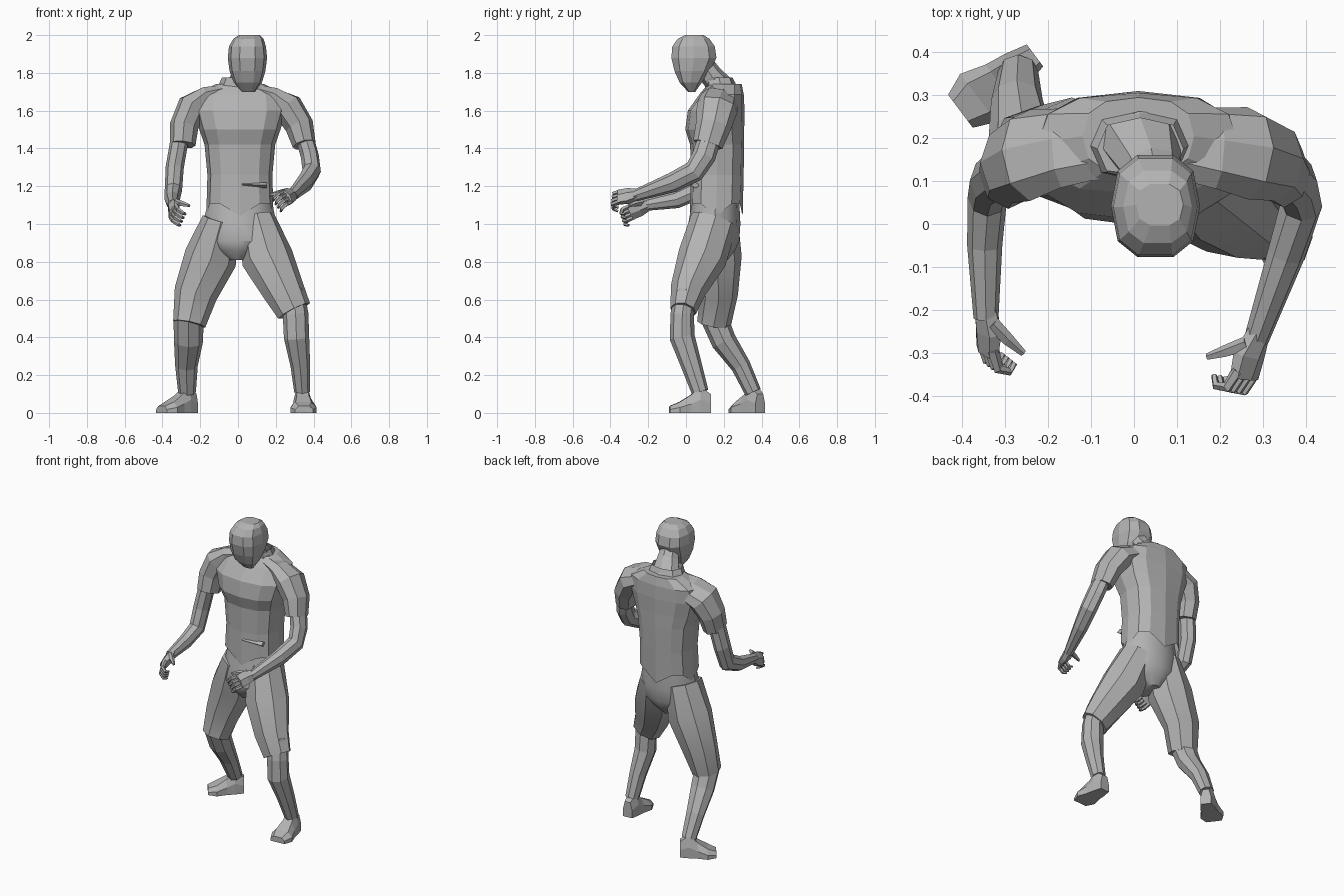
import bpy, bmesh
from math import sin, cos, pi, copysign, radians
from mathutils import Vector

cube = bpy.data.objects.get("Cube")
if cube:
    bpy.data.objects.remove(cube, do_unlink=True)

X, Y, Z = Vector((1, 0, 0)), Vector((0, 1, 0)), Vector((0, 0, 1))

clay = bpy.data.materials.new("plain_grey")
clay.use_nodes = True
grey = (0.45, 0.45, 0.45, 1)
clay.diffuse_color = grey
clay.node_tree.nodes["Principled BSDF"].inputs["Base Color"].default_value = grey


def skin_rings(name, rings, cap_start=True, cap_end=True, smooth=False):
    """Bridge a list of equal-length point rings into one mesh object."""
    bm = bmesh.new()
    loops = [[bm.verts.new(point) for point in ring] for ring in rings]
    count = len(loops[0])
    for lower, upper in zip(loops, loops[1:]):
        for i in range(count):
            j = (i + 1) % count
            bm.faces.new((lower[i], lower[j], upper[j], upper[i]))
    if cap_start:
        bm.faces.new(loops[0])
    if cap_end:
        bm.faces.new(loops[-1])
    bmesh.ops.recalc_face_normals(bm, faces=bm.faces)
    mesh = bpy.data.meshes.new(name)
    bm.to_mesh(mesh)
    bm.free()
    mesh.materials.append(clay)
    obj = bpy.data.objects.new(name, mesh)
    bpy.context.collection.objects.link(obj)
    if smooth:
        bpy.ops.object.select_all(action='DESELECT')
        obj.select_set(True)
        bpy.context.view_layer.objects.active = obj
        bpy.ops.object.shade_smooth_by_angle(angle=radians(35))
    return obj


def section(center, u, v, ru, rv, sides, power=1.0):
    """Rounded cross-section; a power under one makes it boxier."""
    def bend(value):
        return copysign(abs(value) ** power, value)
    angles = [2 * pi * i / sides for i in range(sides)]
    return [center + u * ru * bend(cos(a)) + v * rv * bend(sin(a)) for a in angles]


def stack(name, rows, sides=12, power=0.78, **options):
    """Loft of level sections; each row is x, y, z, half width, half depth."""
    rings = [section(Vector(r[:3]), X, Y, r[3], r[4], sides, power) for r in rows]
    return skin_rings(name, rings, **options)


def tube(name, rows, sides=8, side_axis=X, **options):
    """Loft of sections that turn to follow the path of their centres."""
    path = [Vector(r[:3]) for r in rows]
    rings = []
    for i, row in enumerate(rows):
        ahead = path[min(i + 1, len(path) - 1)] - path[max(i - 1, 0)]
        ahead.normalize()
        u = (side_axis - ahead * side_axis.dot(ahead)).normalized()
        rings.append(section(path[i], u, ahead.cross(u), row[3], row[4], sides))
    return skin_rings(name, rings, **options)


# Shirt body with a pointed hem
shirt = stack("shirt", [
    (.01, .16, 1.13, .178, .14),
    (.01, .165, 1.26, .172, .14),
    (.01, .165, 1.42, .187, .143),
    (.01, .152, 1.5, .215, .156),
    (.01, .16, 1.6, .245, .15),
    (.01, .188, 1.685, .235, .118),
    (.01, .205, 1.74, .13, .09)], cap_start=False)
for i in range(12):
    shirt.data.vertices[i].co.z -= .09 * cos(pi * i / 3) ** 2

# Fold across the belly
tube("shirt_fold", [(.02, .025, 1.21, .004, .01), (.15, .05, 1.205, .016, .025)],
     sides=4, side_axis=Z)

# Collar, neck and head
stack("collar", [(.01, .19, 1.70, .13, .09), (.015, .175, 1.775, .1, .072)],
      sides=8, cap_start=False, cap_end=False)
tube("neck", [(.01, .21, 1.70, .1, .07), (.04, .13, 1.79, .07, .06),
              (.05, .08, 1.87, .055, .05)])
stack("head", [
    (.055, .03, 1.70, .035, .02),
    (.052, .025, 1.75, .075, .062),
    (.05, .033, 1.81, .095, .098),
    (.05, .042, 1.88, .104, .124),
    (.05, .04, 1.94, .098, .117),
    (.055, .04, 1.98, .08, .088),
    (.06, .045, 2.0, .055, .05)], sides=10)

# Sleeves, starting inside the shoulders
tube("left_sleeve", [
    (.1, .185, 1.675, .05, .09), (.19, .177, 1.66, .06, .1),
    (.265, .165, 1.615, .083, .11), (.325, .145, 1.52, .076, .094),
    (.35, .115, 1.42, .062, .08)])
tube("right_sleeve", [
    (-.08, .185, 1.675, .05, .09), (-.17, .177, 1.66, .06, .1),
    (-.243, .16, 1.615, .083, .11), (-.285, .14, 1.52, .076, .094),
    (-.293, .115, 1.42, .068, .082)])

# Bare arms
tube("left_arm", [
    (.34, .14, 1.5, .048, .06), (.38, .095, 1.36, .048, .063),
    (.39, .045, 1.28, .049, .058), (.355, -.07, 1.22, .044, .053),
    (.285, -.27, 1.15, .029, .031)])
tube("right_arm", [
    (-.30, .13, 1.5, .048, .06), (-.335, .1, 1.3, .048, .058),
    (-.342, .06, 1.18, .046, .056), (-.348, -.05, 1.13, .041, .047),
    (-.345, -.22, 1.1, .029, .031)])


def hand(side, wrist, forward, inward):
    """Palm, four curled fingers and a thumb, laid out from the wrist."""
    wrist, forward, inward = Vector(wrist), Vector(forward).normalized(), Vector(inward)
    up = forward.cross(inward).normalized()
    if up.z < 0:
        up.negate()

    def place(part, rows, sides, axis):
        rows = [(*(wrist + forward * a + inward * b + up * c), ru, rv)
                for a, b, c, ru, rv in rows]
        tube(side + part, rows, sides, axis)

    place("_palm", [(-.02, 0, 0, .028, .03), (.04, .005, 0, .03, .048),
                    (.095, 0, -.005, .022, .047)], 6, inward)
    for i in range(4):
        c = .031 - .023 * i
        place(f"_finger_{i + 1}", [
            (.08, 0, c, .012, .015), (.125, .012, c, .012, .013),
            (.13, .047, c - .005, .01, .01), (.108, .066, c - .01, .007, .007)], 5, up)
    place("_thumb", [(.015, .005, .025, .02, .018), (.045, .04, .045, .015, .015),
                     (.07, .075, .06, .008, .008)], 5, up)


hand("left", (.285, -.27, 1.155), (-.35, -1, -.1), (-.77, .25, -.58))
hand("right", (-.345, -.21, 1.1), (.05, -.9, -.35), (.8, -.1, -.4))

# Shorts: hips and two wide legs
stack("shorts_hips", [
    (.01, .16, 1.16, .16, .12), (.01, .15, 1.0, .195, .138),
    (.01, .137, .91, .185, .145), (0, .135, .86, .13, .125),
    (0, .135, .81, .05, .085)], power=1, smooth=True)
tube("left_shorts_leg", [
    (.1, .15, 1.02, .1, .125), (.155, .085, .82, .138, .13),
    (.24, .01, .65, .112, .094), (.297, -.015, .54, .094, .07)], smooth=True)
tube("right_shorts_leg", [
    (-.09, .15, 1.02, .1, .125), (-.145, .165, .82, .14, .13),
    (-.225, .175, .63, .115, .1), (-.258, .148, .47, .087, .09)], smooth=True)

# Lower legs
tube("left_lower_leg", [
    (.29, 0, .65, .06, .06), (.305, -.02, .52, .068, .062),
    (.31, -.02, .4, .067, .067), (.33, .03, .25, .052, .055),
    (.34, .075, .11, .042, .045)])
tube("right_lower_leg", [
    (-.24, .15, .6, .065, .065), (-.262, .15, .5, .08, .072),
    (-.262, .2, .38, .077, .067), (-.273, .29, .25, .06, .052),
    (-.27, .355, .11, .047, .044)])


def foot(name, ankle, toward):
    """Flat-soled foot; each station is distance, half width and height."""
    ankle, toward = Vector((*ankle, 0)), Vector((*toward, 0)).normalized()
    across = Z.cross(toward)
    stations = [(-.055, .032, .1), (0, .045, .14), (.05, .052, .095),
                (.11, .07, .058), (.162, .048, .036)]
    outline = [(-1, 0), (-1, .5), (-.6, 1), (.6, 1), (1, .5), (1, 0)]
    skin_rings(name, [[ankle + toward * d + across * w * s + Z * h * t
                       for s, t in outline] for d, w, h in stations])


foot("left_foot", (.34, .075), (.06, -1))
foot("right_foot", (-.275, .36), (-.8, -.6))
